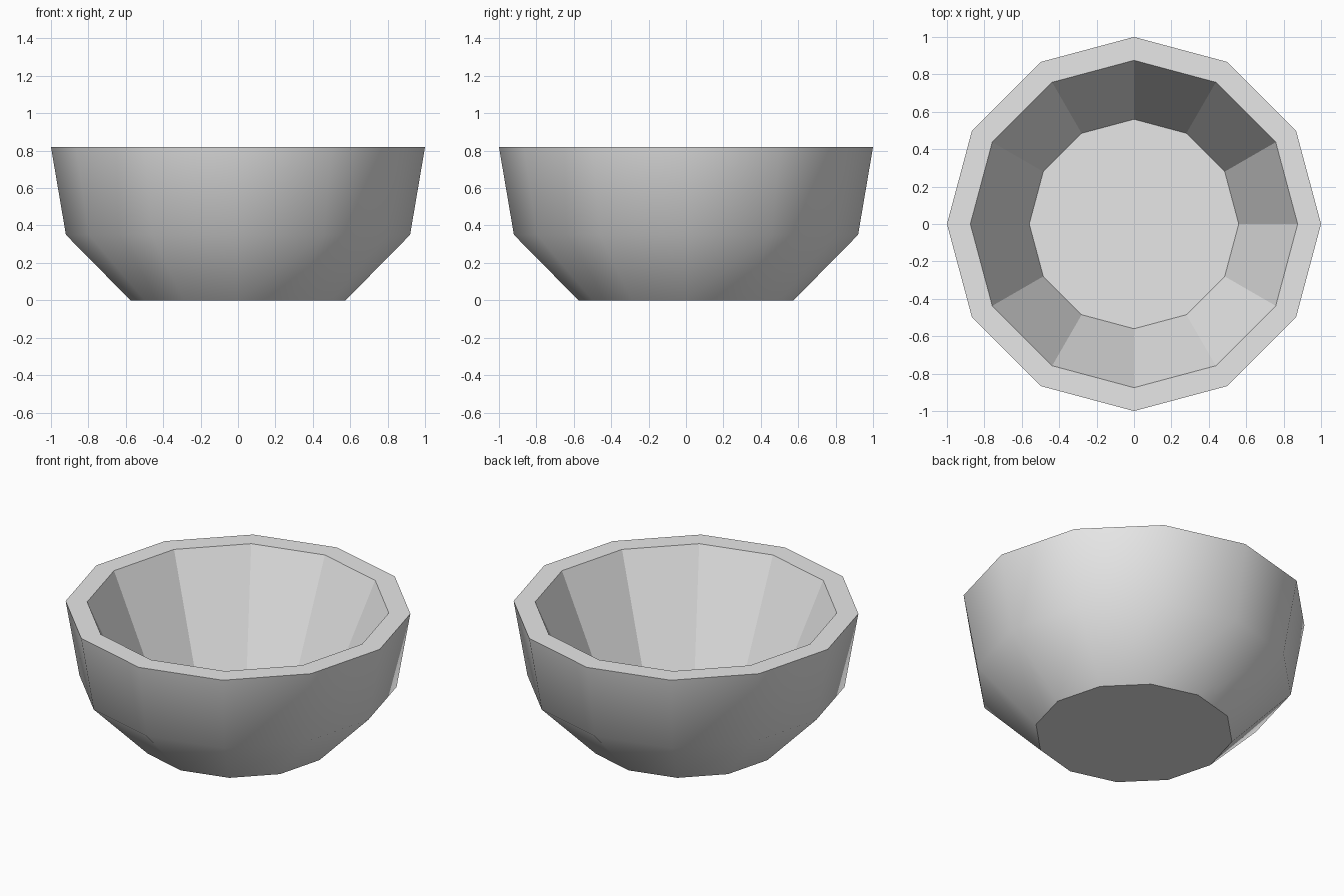
import bpy
import bmesh
from math import cos, sin, tau

cube = bpy.data.objects.get("Cube")
if cube:
    bpy.data.objects.remove(cube, do_unlink=True)

SIDES = 12
# Radius and height of each ring, from the base up the outside and down the inside
PROFILE = [(0.575, 0.0), (0.92, 0.35), (1.0, 0.82), (0.875, 0.82), (0.56, 0.1)]
OUTER_BANDS = 2

# Plain grey material
grey = bpy.data.materials.new("light_grey")
grey.use_nodes = True
colour = (0.8, 0.8, 0.8, 1.0)
grey.diffuse_color = colour
grey.node_tree.nodes["Principled BSDF"].inputs["Base Color"].default_value = colour

# Rings of the bowl
bm = bmesh.new()
rings = [[bm.verts.new((r * cos(tau * i / SIDES), r * sin(tau * i / SIDES), z))
          for i in range(SIDES)] for r, z in PROFILE]

# Walls and rim: rounded outside, faceted inside
for band, (low, high) in enumerate(zip(rings, rings[1:])):
    for i in range(SIDES):
        j = (i + 1) % SIDES
        face = bm.faces.new((low[i], low[j], high[j], high[i]))
        face.smooth = band < OUTER_BANDS

# Underside and inner floor
bm.faces.new(rings[0][::-1])
bm.faces.new(rings[-1])

# Hard edges wherever a flat face meets another face
for edge in bm.edges:
    edge.smooth = all(f.smooth for f in edge.link_faces)

mesh = bpy.data.meshes.new("bowl")
bm.to_mesh(mesh)
bm.free()
mesh.materials.append(grey)
bowl = bpy.data.objects.new("bowl", mesh)
bpy.context.collection.objects.link(bowl)
